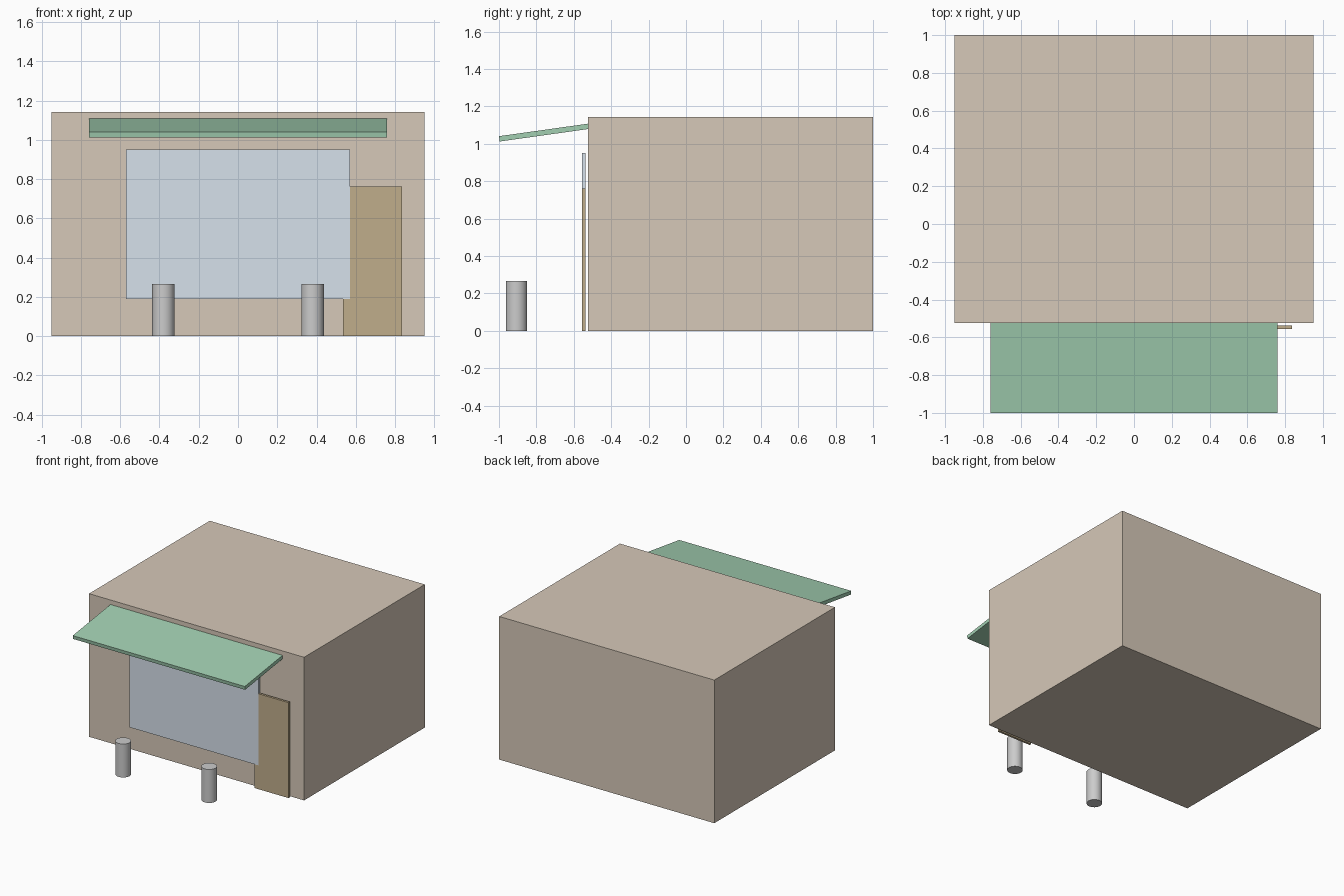
import bpy
from math import radians

if "Cube" in bpy.data.objects:
    bpy.data.objects.remove(bpy.data.objects["Cube"])


def material(name, rgb):
    m = bpy.data.materials.new(name)
    m.diffuse_color = (*rgb, 1)
    m.use_nodes = True
    m.node_tree.nodes["Principled BSDF"].inputs["Base Color"].default_value = m.diffuse_color
    return m


def box(name, lo, hi, mat, tilt=0):
    bpy.ops.mesh.primitive_cube_add(size=1, location=[(a + b) / 2 for a, b in zip(lo, hi)])
    o = bpy.context.object
    o.name = name
    o.scale = [b - a for a, b in zip(lo, hi)]
    bpy.ops.object.transform_apply(location=False, rotation=False, scale=True)
    o.rotation_euler.x = tilt
    o.data.materials.append(mat)
    return o


tan = material("tan_wall", (0.67, 0.58, 0.48))
glass = material("pale_glass", (0.67, 0.75, 0.83))
wood = material("brown_wood", (0.53, 0.42, 0.26))
green = material("green_canvas", (0.36, 0.62, 0.44))

# Shop block
box("building", (-0.95, -0.523, 0), (0.95, 1, 1.143), tan)

# Window and door panels just off the front wall
box("shop_window", (-0.57, -0.556, 0.19), (0.57, -0.537, 0.952), glass)
box("door", (0.535, -0.555, 0), (0.836, -0.537, 0.762), wood)

# Awning sloping down to the front
box("awning", (-0.76, -1.0, 1.046), (0.76, -0.52, 1.0745), green, radians(8))

# Bollards on the pavement
for side, x in (("left", -0.38), ("right", 0.38)):
    bpy.ops.mesh.primitive_cylinder_add(vertices=32, radius=0.057, depth=0.267,
                                        location=(x, -0.906, 0.1335))
    bpy.context.object.name = side + "_bollard"
    bpy.ops.object.shade_smooth_by_angle(angle=radians(30))
